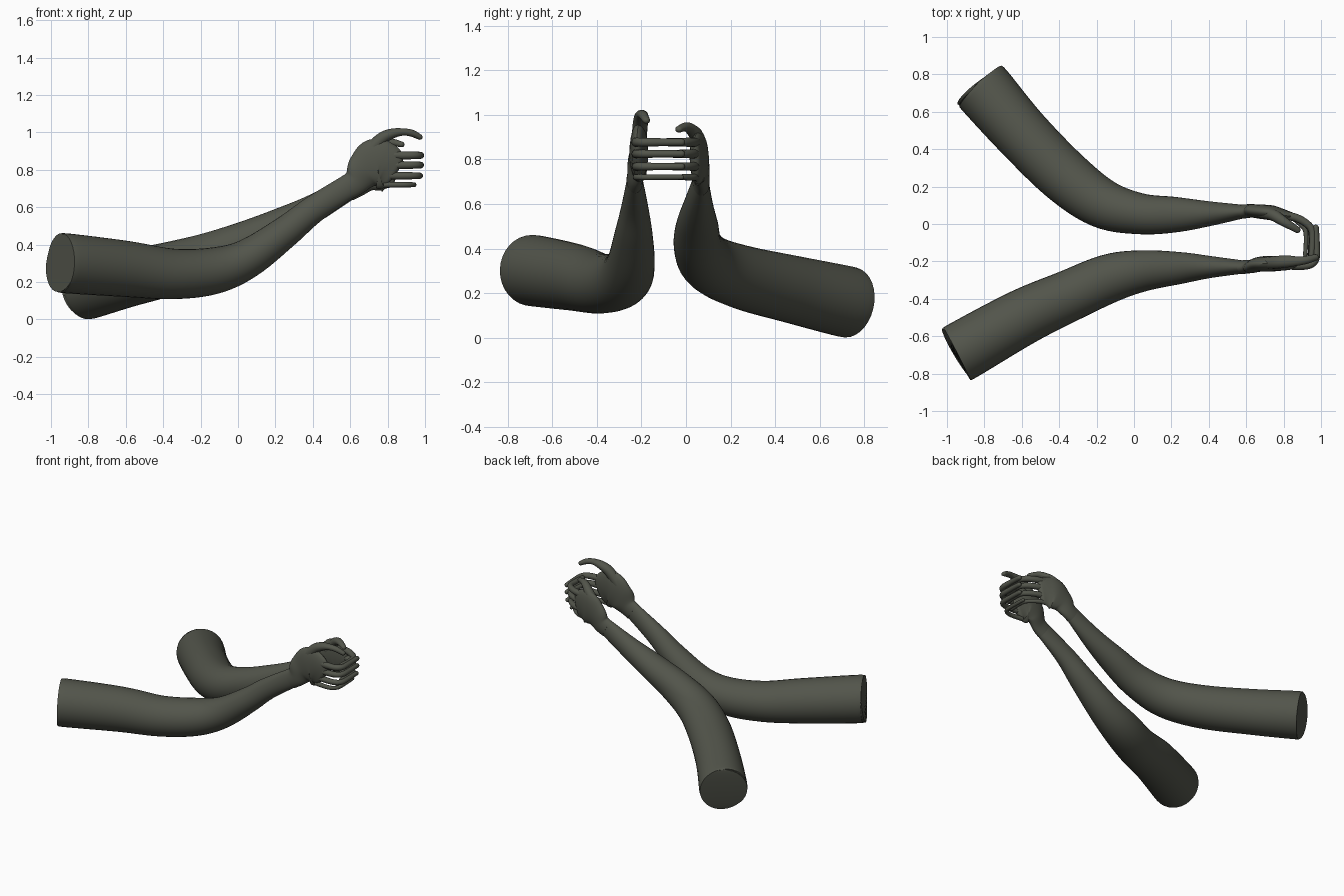
import bpy, bmesh, math
from mathutils import Vector

cube = bpy.data.objects.get("Cube")
if cube:
    bpy.data.objects.remove(cube)

skin = bpy.data.materials.new("dark olive grey")
skin.use_nodes = True
colour = (0.085, 0.09, 0.07, 1)
skin.diffuse_color = colour
skin.node_tree.nodes["Principled BSDF"].inputs["Base Color"].default_value = colour


def spline(keys, steps):
    """Catmull-Rom through tuples of any length."""
    out = []
    n = len(keys)
    for i in range(n - 1):
        a, b, c, d = (keys[max(0, min(n - 1, i + k))] for k in (-1, 0, 1, 2))
        for s in range(steps):
            t = s / steps
            out.append([0.5 * (2 * q + (r - p) * t + (2 * p - 5 * q + 4 * r - w) * t * t
                               + (3 * q - p - 3 * r + w) * t ** 3)
                        for p, q, r, w in zip(a, b, c, d)])
    return out + [list(keys[-1])]


def loft(name, keys, sides=24, steps=6, round_end=False):
    """Elliptical tube; each key is x, y, z, half height, half width."""
    rows = spline(keys, steps)
    pts = [Vector(r[:3]) for r in rows]
    rings = []
    for i, r in enumerate(rows):
        tan = (pts[min(i + 1, len(pts) - 1)] - pts[max(i - 1, 0)]).normalized()
        side = tan.cross(Vector((0, 0, 1))).normalized()
        rings.append((pts[i], side, side.cross(tan), tan, r[3], r[4]))
    if round_end:
        p, side, up, tan, h, w = rings[-1]
        for a in (0.4, 0.8, 1.15, 1.4):
            k = math.cos(a)
            rings.append((p + tan * min(h, w) * math.sin(a), side, up, tan, h * k, w * k))
    bm = bmesh.new()
    loops = []
    for p, side, up, tan, h, w in rings:
        loops.append([bm.verts.new(p + side * w * math.cos(a) + up * h * math.sin(a))
                      for a in (2 * math.pi * j / sides for j in range(sides))])
    for lo, hi in zip(loops, loops[1:]):
        for j in range(sides):
            k = (j + 1) % sides
            bm.faces.new((lo[j], lo[k], hi[k], hi[j]))
    bm.faces.new(loops[0][::-1])
    bm.faces.new(loops[-1])
    bmesh.ops.recalc_face_normals(bm, faces=bm.faces)
    mesh = bpy.data.meshes.new(name)
    bm.to_mesh(mesh)
    bm.free()
    mesh.materials.append(skin)
    obj = bpy.data.objects.new(name, mesh)
    bpy.context.collection.objects.link(obj)
    bpy.ops.object.select_all(action='DESELECT')
    obj.select_set(True)
    bpy.context.view_layer.objects.active = obj
    bpy.ops.object.shade_smooth_by_angle(angle=math.radians(45))
    return obj


# Arms, shoulder cut to wrist
loft("right_arm", [
    (-.93, -.685, .30, .152, .152), (-.92, -.68, .30, .16, .16),
    (-.60, -.50, .27, .15, .15), (-.35, -.385, .243, .135, .138),
    (-.13, -.29, .26, .125, .13), (.05, -.25, .325, .105, .11),
    (.25, -.235, .465, .085, .085), (.40, -.23, .585, .073, .06),
    (.59, -.23, .71, .065, .034)], sides=32)
loft("left_arm", [
    (-.81, .725, .16, .152, .152), (-.80, .715, .162, .16, .16),
    (-.60, .485, .215, .152, .15), (-.37, .255, .27, .143, .145),
    (-.17, .11, .33, .13, .132), (.03, .055, .41, .112, .11),
    (.22, .05, .50, .092, .095), (.40, .055, .59, .076, .067),
    (.59, .067, .70, .063, .035)], sides=32)

# Palms, wrist to knuckles
loft("right_palm", [
    (.585, -.23, .705, .067, .037), (.63, -.226, .735, .072, .036),
    (.675, -.215, .79, .105, .040), (.735, -.212, .83, .135, .042),
    (.785, -.214, .825, .122, .036), (.83, -.217, .80, .098, .026)],
    round_end=True)
loft("left_palm", [
    (.585, .067, .695, .065, .038), (.63, .07, .72, .069, .036),
    (.675, .066, .765, .095, .038), (.735, .06, .80, .122, .040),
    (.785, .05, .805, .114, .034), (.83, .042, .797, .095, .025)],
    round_end=True)

# Thumbs
loft("right_thumb", [
    (.68, -.212, .87, .04, .034), (.76, -.205, .96, .034, .034),
    (.82, -.20, .992, .028, .032), (.88, -.198, 1.002, .02, .024),
    (.93, -.19, .995, .019, .021), (.972, -.178, .975, .015, .017)],
    sides=14, steps=4, round_end=True)
loft("left_thumb", [
    (.68, .062, .83, .04, .034), (.74, .05, .90, .034, .032),
    (.79, .02, .937, .025, .027), (.83, -.005, .945, .02, .022),
    (.875, -.032, .935, .015, .017)], sides=14, steps=4, round_end=True)

# Fingers, clasped row by row
fingers = [("index", .877, .022, 0), ("middle", .825, .021, 0),
           ("ring", .768, .020, -.004), ("little", .72, .015, -.035)]
for label, z, r, dx in fingers:
    right = [(.78, -.215), (.87 + dx / 2, -.224), (.94 + dx, -.218),
             (.973 + dx, -.185), (.976 + dx, -.11), (.972 + dx, -.02)]
    left = [(.78, .05), (.86 + dx / 2, .035), (.915 + dx, .008),
            (.95 + dx, -.03), (.955 + dx, -.09), (.95 + dx, -.165)]
    for side, path in (("right", right), ("left", left)):
        keys = [(x, y, z, r * (1.05 - .06 * i), r * (1.05 - .06 * i))
                for i, (x, y) in enumerate(path)]
        loft(f"{side}_{label}_finger", keys, sides=12, steps=4, round_end=True)
